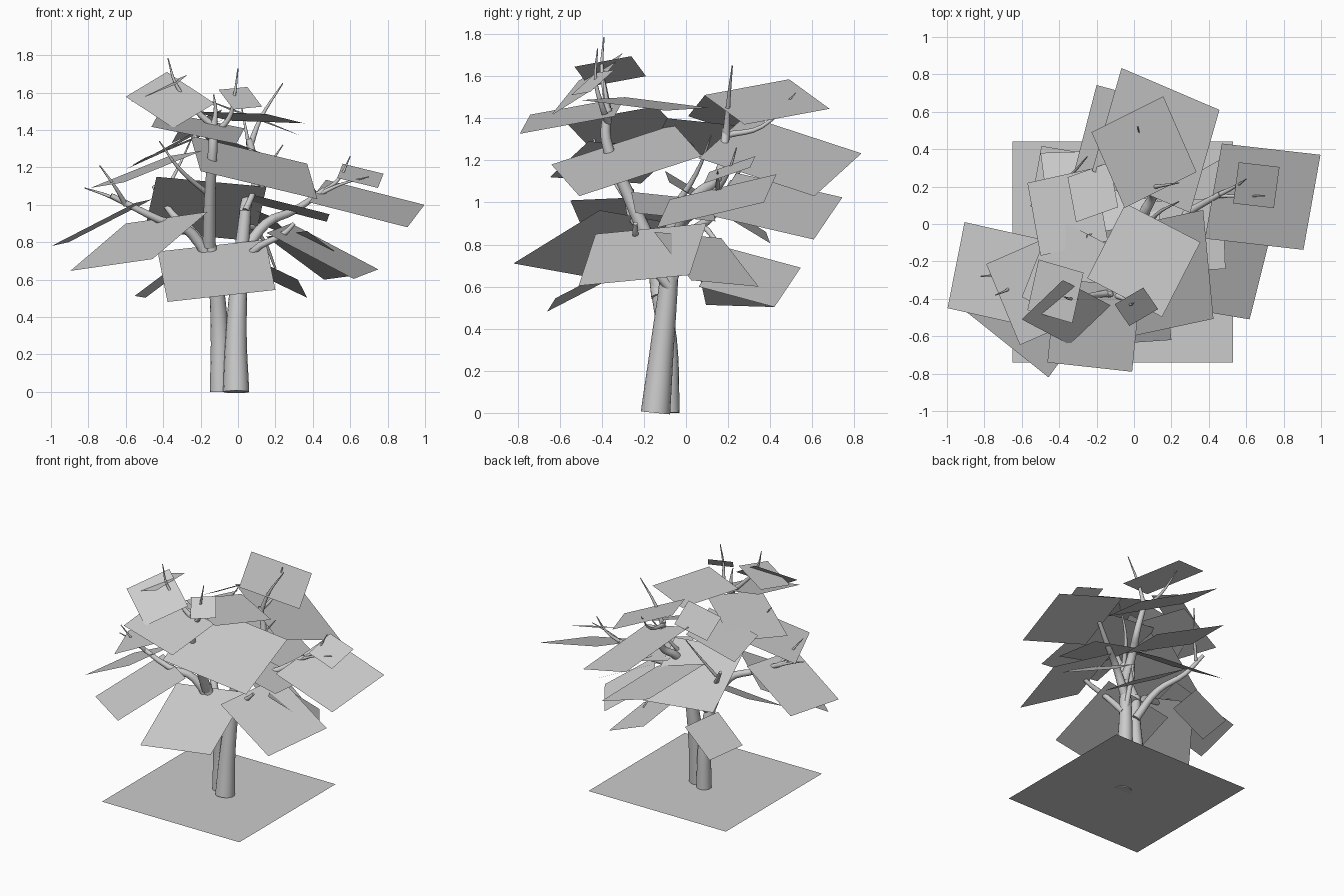
import bpy
from mathutils import Vector

default = bpy.data.objects.get("Cube")
if default:
    bpy.data.objects.remove(default, do_unlink=True)

# One plain grey for the whole model
grey = bpy.data.materials.new("plain_grey")
grey.use_nodes = True
grey.diffuse_color = (0.6, 0.6, 0.6, 1)
grey.node_tree.nodes["Principled BSDF"].inputs["Base Color"].default_value = (0.6, 0.6, 0.6, 1)


def leaf_card(name, corner, beside, behind):
    """Flat foliage card from one corner and the two corners next to it."""
    corner, beside, behind = Vector(corner), Vector(beside), Vector(behind)
    points = [corner, beside, beside + behind - corner, behind]
    mesh = bpy.data.meshes.new(name)
    mesh.from_pydata(points, [], [list(range(len(points)))])
    if mesh.polygons[0].normal.z < 0:
        mesh.flip_normals()
    mesh.materials.append(grey)
    card = bpy.data.objects.new(name, mesh)
    bpy.context.collection.objects.link(card)
    return card


def limb(name, thick, thin, *path):
    """Tapered round limb that follows a few points."""
    curve = bpy.data.curves.new(name, "CURVE")
    curve.dimensions = "3D"
    curve.bevel_depth = 1
    curve.bevel_resolution = 6
    curve.resolution_u = 4
    curve.use_fill_caps = True
    spline = curve.splines.new("BEZIER")
    spline.bezier_points.add(len(path) - 1)
    for index, (point, place) in enumerate(zip(spline.bezier_points, path)):
        point.co = place
        point.handle_left_type = point.handle_right_type = "AUTO"
        point.radius = thick + (thin - thick) * index / (len(path) - 1)
    curve.materials.append(grey)
    branch = bpy.data.objects.new(name, curve)
    bpy.context.collection.objects.link(branch)
    bpy.ops.object.select_all(action="DESELECT")
    branch.select_set(True)
    bpy.context.view_layer.objects.active = branch
    bpy.ops.object.convert(target="MESH")
    bpy.ops.object.shade_smooth_by_angle(angle=0.9)
    return branch


# Ground sheet
leaf_card("ground_sheet", corner=(-.65, -.74, 0), beside=(.53, -.74, 0), behind=(-.65, .44, 0))

# Twin trunks
limb("main_trunk", .07, .03, (-.01, -.145, 0), (-.01, -.115, .3), (.01, -.08, .65), (.04, -.06, .97))
limb("side_trunk", .055, .03, (-.095, -.085, 0), (-.1, -.09, .35), (-.12, -.13, .6), (-.155, -.16, .82))

# Limbs that fork from the trunks
limb("front_limb", .035, .02, (-.155, -.16, .78), (-.15, -.28, 1.05), (-.135, -.38, 1.3), (-.13, -.37, 1.45))
limb("back_limb", .035, .018, (.03, -.06, .85), (.05, .05, 1.03), (.1, .15, 1.12), (.06, .19, 1.35))
limb("left_limb", .032, .014, (.03, -.07, .74), (.15, -.02, .9), (.3, .07, .97), (.46, .16, 1.08))
limb("right_limb", .035, .014, (-.1, -.13, .55), (-.25, -.18, .85), (-.42, -.25, .92), (-.68, -.28, 1.05))
limb("right_back_limb", .03, .012, (-.1, -.1, .6), (-.22, 0, .83), (-.35, .14, .95), (-.45, .22, 1.1))
limb("low_back_limb", .02, .006, (.02, -.07, .6), (.06, .06, .88), (.13, .14, .82), (.2, .24, .66))
limb("low_front_limb", .025, .01, (.03, -.08, .6), (.08, -.2, .75), (.25, -.24, .85), (.3, -.24, .9))

# Thin twigs that poke through the foliage
limb("front_top_twig", .02, .003, (-.13, -.37, 1.42), (-.22, -.38, 1.5), (-.33, -.4, 1.64), (-.375, -.39, 1.785))
limb("middle_top_twig", .018, .003, (-.13, -.37, 1.38), (-.05, -.4, 1.46), (-.02, -.43, 1.58), (0, -.42, 1.73))
limb("short_top_twig", .018, .003, (-.13, -.37, 1.42), (-.12, -.38, 1.5), (-.13, -.39, 1.59))
limb("back_top_twig", .018, .003, (.06, .19, 1.3), (.12, .2, 1.46), (.24, .22, 1.65))
limb("far_back_twig", .016, .003, (.06, .19, 1.32), (.05, .36, 1.36), (.02, .52, 1.52))
limb("inner_left_twig", .018, .003, (.04, -.06, .97), (.12, .05, 1.14), (.24, .12, 1.32))
limb("left_tip_twig", .014, .003, (.44, .15, 1.06), (.54, .2, 1.14), (.6, .24, 1.26))
limb("left_low_twig", .012, .003, (.44, .15, 1.06), (.55, .15, 1.11), (.7, .15, 1.15))
limb("right_tip_twig", .014, .003, (-.55, -.27, .98), (-.7, -.27, 1.05), (-.82, -.28, 1.09))
limb("right_up_twig", .014, .003, (-.6, -.27, 1), (-.66, -.34, 1.1), (-.74, -.38, 1.21))
limb("right_inner_twig", .016, .003, (-.15, -.26, 1.05), (-.32, -.4, 1.2), (-.42, -.45, 1.34))
limb("right_back_twig", .012, .003, (-.4, .2, 1.05), (-.32, .28, 1.2), (-.25, .36, 1.35))

# Top foliage
leaf_card("top_front_card", corner=(-.6, -.51, 1.578), beside=(-.345, -.645, 1.41), behind=(-.38, -.3, 1.71))
leaf_card("top_right_card", corner=(-.57, -.46, 1.55), beside=(-.33, -.53, 1.645), behind=(-.51, -.19, 1.6))
leaf_card("top_small_card", corner=(-.104, -.43, 1.615), beside=(-.025, -.545, 1.51), behind=(.05, -.34, 1.63))
leaf_card("top_middle_card", corner=(-.25, -.29, 1.5), beside=(.15, -.497, 1.486), behind=(-.045, .11, 1.45))
leaf_card("top_back_card", corner=(-.05, .086, 1.51), beside=(.334, .278, 1.37), behind=(-.227, .49, 1.585))

# Upper foliage
leaf_card("upper_front_card", corner=(-.463, -.74, 1.417), beside=(-.01, -.79, 1.326), behind=(-.418, -.29, 1.5))
leaf_card("upper_left_card", corner=(.425, -.507, 1.03), beside=(.37, .075, 1.22), behind=(-.2, -.64, 1.18))
leaf_card("upper_back_card", corner=(.457, .61, 1.03), beside=(-.067, .834, 1.233), behind=(.3, .06, 1.21))
leaf_card("upper_right_card", corner=(-.79, -.214, 1.09), beside=(-.61, -.647, 1.12), behind=(-.37, -.03, 1.26))
leaf_card("upper_inner_card", corner=(-.25, -.57, 1.38), beside=(-.08, -.14, 1.457), behind=(-.6, -.39, 1.19))
leaf_card("right_back_card", corner=(-.57, .22, 1.21), beside=(-.5, -.17, 1.25), behind=(-.21, .3, 1.36))
leaf_card("right_back_small_card", corner=(-.355, .25, 1.33), beside=(-.13, .33, 1.43), behind=(-.31, .01, 1.41))

# Middle foliage
leaf_card("left_card", corner=(.997, .37, 1), beside=(.47, .43, 1.134), behind=(.906, -.138, .88))
leaf_card("left_small_card", corner=(.56, .33, 1.22), beside=(.778, .305, 1.166), behind=(.53, .11, 1.144))
leaf_card("middle_back_card", corner=(-.2, .743, 1.024), beside=(.3, .607, .824), behind=(-.33, .24, 1.14))
leaf_card("middle_inner_card", corner=(-.436, -.1, 1.15), beside=(.152, -.08, 1.096), behind=(-.5, .38, .86))
leaf_card("middle_right_card", corner=(-.997, -.45, .78), beside=(-.55, -.55, 1.01), behind=(-.906, .01, .8))
leaf_card("middle_left_card", corner=(.489, -.24, .95), beside=(.475, .14, .91), behind=(.09, -.26, 1.05))

# Low foliage
leaf_card("low_right_card", corner=(-.896, -.47, .647), beside=(-.457, -.82, .71), behind=(-.6, -.06, .9))
leaf_card("low_front_card", corner=(-.377, -.66, .481), beside=(.2, -.62, .545), behind=(-.43, -.14, .75))
leaf_card("low_left_card", corner=(.618, -.51, .604), beside=(.75, .017, .655), behind=(.152, -.43, .85))
leaf_card("low_left_back_card", corner=(.46, .345, .6), beside=(.68, .025, .63), behind=(.15, .168, .83))
leaf_card("low_back_card", corner=(.37, .42, .503), beside=(.32, .06, .6), behind=(-.02, .545, .69))
leaf_card("low_right_back_card", corner=(-.495, .417, .503), beside=(-.553, .095, .513), behind=(-.255, .377, .683))
